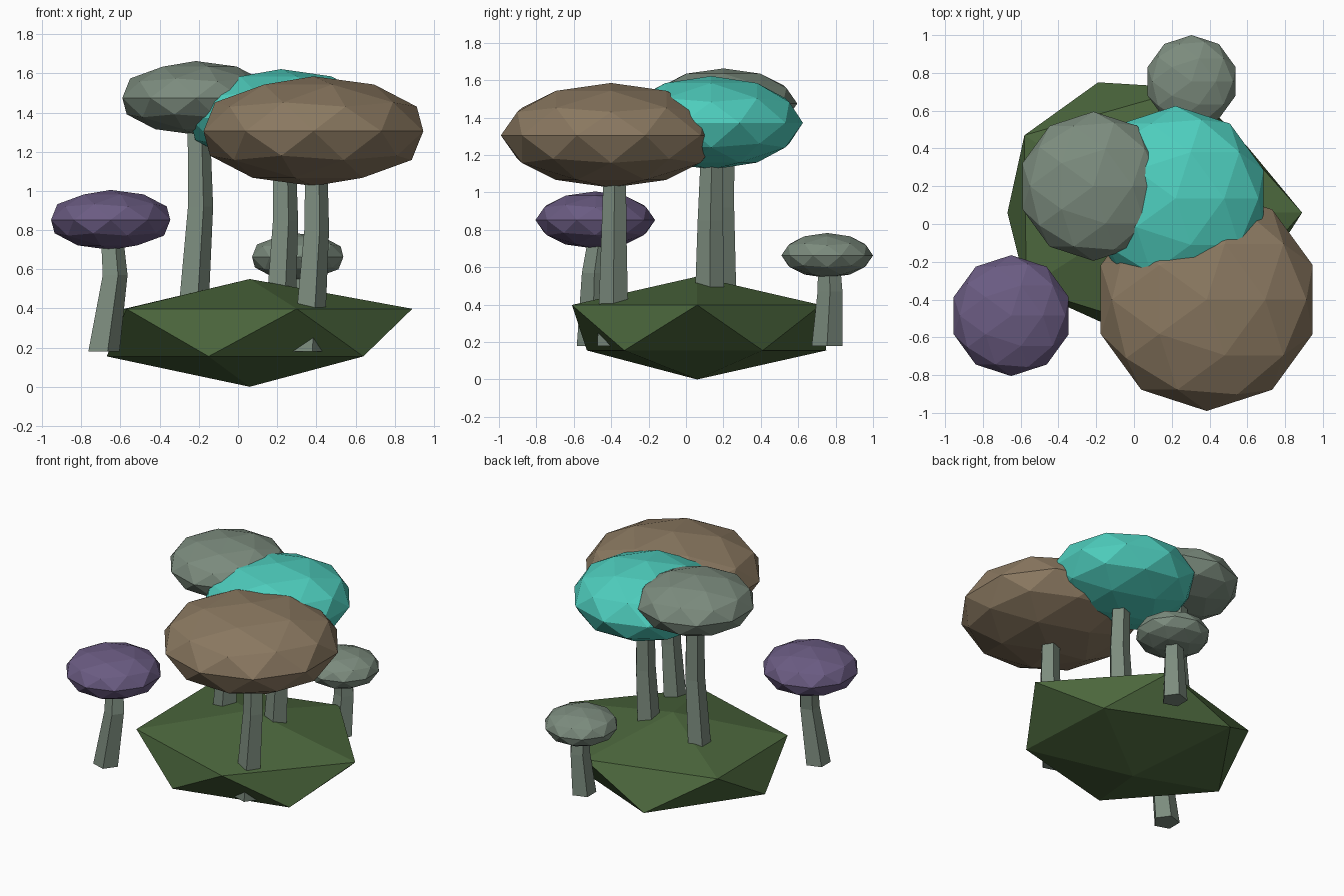
import bpy, bmesh, math
from mathutils import Matrix, Vector

if "Cube" in bpy.data.objects:
    bpy.data.objects.remove(bpy.data.objects["Cube"])


def material(name, rgb):
    m = bpy.data.materials.new(name)
    lin = [((c / 255 + 0.055) / 1.055) ** 2.4 for c in rgb]
    m.diffuse_color = (*lin, 1)
    m.use_nodes = True
    m.node_tree.nodes["Principled BSDF"].inputs["Base Color"].default_value = m.diffuse_color
    return m


GREEN = material("moss green", (75, 102, 60))
GREY = material("sage grey", (124, 140, 126))
BROWN = material("tan brown", (139, 121, 97))
TEAL = material("bright teal", (78, 206, 190))
PURPLE = material("dusty purple", (107, 92, 131))


def finish(name, bm, mat):
    bmesh.ops.recalc_face_normals(bm, faces=bm.faces)
    me = bpy.data.meshes.new(name)
    bm.to_mesh(me)
    bm.free()
    me.materials.append(mat)
    ob = bpy.data.objects.new(name, me)
    bpy.context.collection.objects.link(ob)
    return ob


def mound():
    # Uneven icosahedron: two staggered rings of five between two poles
    upper = [(0.89, 0.06), (0.30, 0.72), (-0.58, 0.47), (-0.57, -0.34), (0.30, -0.61)]
    lower = [(0.60, 0.41), (-0.19, 0.75), (-0.67, 0.06), (-0.15, -0.53), (0.64, -0.33)]
    bm = bmesh.new()
    top = bm.verts.new((0.06, 0.06, 0.55))
    bot = bm.verts.new((0.06, 0.06, 0.0))
    u = [bm.verts.new((x, y, 0.398)) for x, y in upper]
    l = [bm.verts.new((x, y, 0.155)) for x, y in lower]
    for i in range(5):
        j = (i + 1) % 5
        for f in ((top, u[i], u[j]), (u[i], l[i], u[j]), (l[i], l[j], u[j]), (bot, l[j], l[i])):
            bm.faces.new(f)
    finish("mossy_mound", bm, GREEN)


def cap(name, centre, r, rz, mat):
    bm = bmesh.new()
    bmesh.ops.create_icosphere(bm, subdivisions=2, radius=1.0)
    bmesh.ops.transform(bm, verts=bm.verts,
                        matrix=Matrix.Translation(centre) @ Matrix.Diagonal((r, r, rz, 1)))
    finish(name, bm, mat)


def stem(name, rings):
    # Five-sided tapered tube through (x, y, z, radius) rings
    bm = bmesh.new()
    loops = []
    for x, y, z, r in rings:
        loops.append([bm.verts.new((x + r * math.cos(math.tau * k / 5),
                                    y + r * math.sin(math.tau * k / 5), z)) for k in range(5)])
    for a, b in zip(loops, loops[1:]):
        for k in range(5):
            n = (k + 1) % 5
            bm.faces.new((a[k], a[n], b[n], b[k]))
    bm.faces.new(loops[0])
    bm.faces.new(loops[-1])
    finish(name, bm, GREY)


mound()

# name, cap centre, cap radius, cap half height, colour, stem rings
mushrooms = [
    ("brown", (0.385, -0.40, 1.305), 0.59, 0.28, BROWN,
     [(0.352, -0.39, 0.18, 0.088), (0.395, -0.385, 0.80, 0.07), (0.394, -0.38, 1.15, 0.062)]),
    ("teal", (0.22, 0.135, 1.372), 0.49, 0.25, TEAL,
     [(0.20, 0.125, 0.18, 0.09), (0.236, 0.13, 0.85, 0.071), (0.23, 0.14, 1.25, 0.062)]),
    ("tall_grey", (-0.215, 0.20, 1.475), 0.395, 0.188, GREY,
     [(-0.25, 0.19, 0.18, 0.09), (-0.198, 0.19, 0.92, 0.071), (-0.207, 0.20, 1.38, 0.062)]),
    ("purple", (-0.65, -0.485, 0.852), 0.32, 0.153, PURPLE,
     [(-0.693, -0.50, 0.18, 0.088), (-0.634, -0.49, 0.57, 0.07), (-0.65, -0.46, 0.78, 0.062)]),
    ("small_grey", (0.305, 0.755, 0.663), 0.245, 0.12, GREY,
     [(0.29, 0.754, 0.18, 0.086), (0.31, 0.77, 0.47, 0.07), (0.305, 0.765, 0.62, 0.062)]),
]
for name, centre, r, rz, mat, rings in mushrooms:
    cap(name + "_mushroom_cap", centre, r, rz, mat)
    stem(name + "_mushroom_stem", rings)
